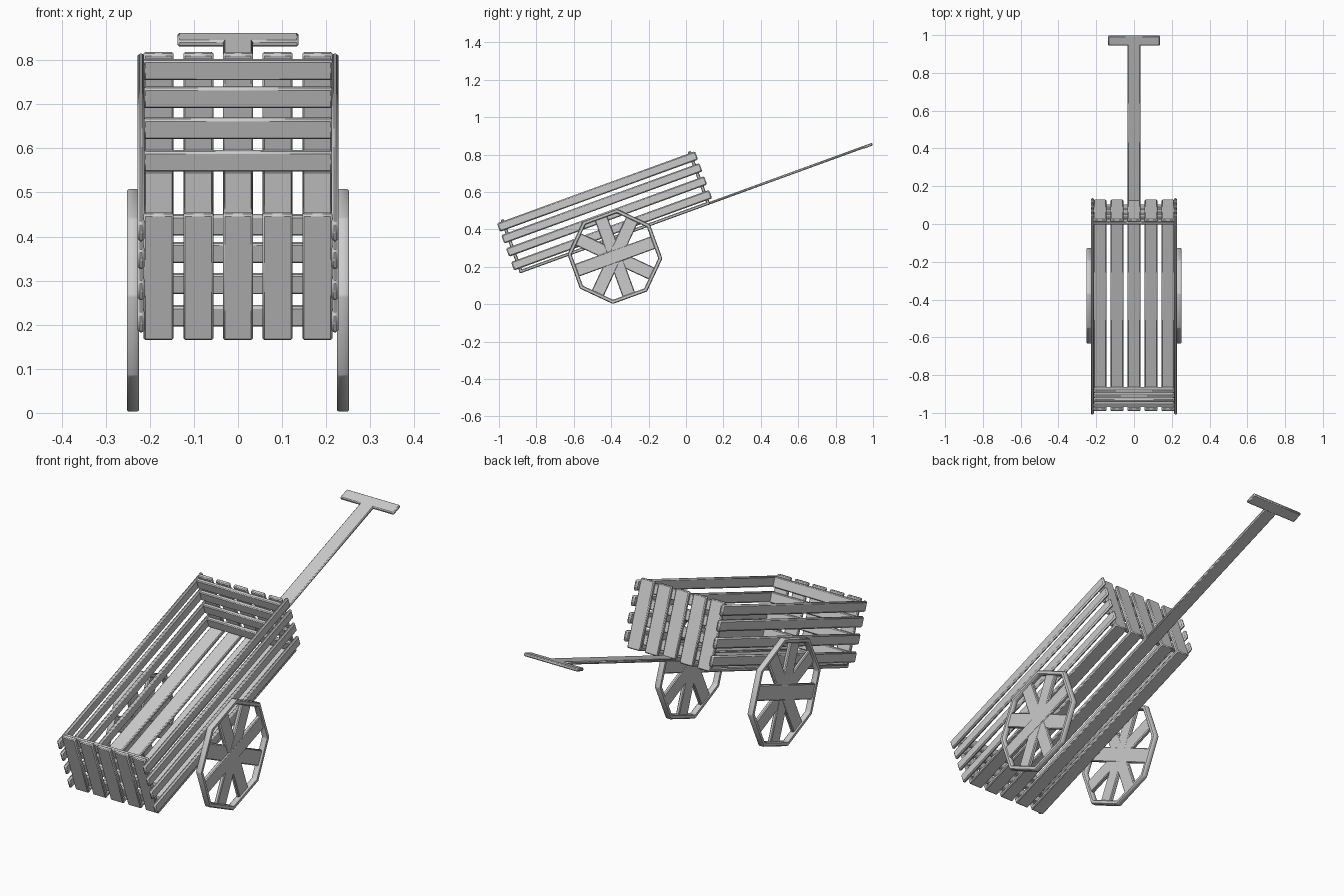
import bpy, bmesh, math
from mathutils import Matrix, Vector

if "Cube" in bpy.data.objects:
    bpy.data.objects.remove(bpy.data.objects["Cube"])

# Cart frame: origin at the lower near end of the floor, tilted 20 degrees
TILT = Matrix.Translation((0, -0.885, 0.165)) @ Matrix.Rotation(math.radians(20), 4, 'X')


def finish(bm, name, matrix, bevel):
    bmesh.ops.recalc_face_normals(bm, faces=bm.faces[:])
    me = bpy.data.meshes.new(name)
    bm.to_mesh(me)
    bm.free()
    me.transform(matrix)
    ob = bpy.data.objects.new(name, me)
    bpy.context.collection.objects.link(ob)
    mod = ob.modifiers.new("soft_edges", 'BEVEL')
    mod.width = bevel
    mod.segments = 1
    mod.limit_method = 'ANGLE'
    bpy.context.view_layer.objects.active = ob
    bpy.ops.object.select_all(action='DESELECT')
    ob.select_set(True)
    bpy.ops.object.shade_smooth_by_angle(angle=math.radians(50))
    return ob


def plank(name, x, u, w, matrix=TILT, bevel=0.004):
    """Box between ranges: x across, u along the cart, w up from the floor."""
    bm = bmesh.new()
    bmesh.ops.create_cube(bm, size=1)
    lo, hi = Vector((x[0], u[0], w[0])), Vector((x[1], u[1], w[1]))
    for v in bm.verts:
        v.co = (lo + hi) / 2 + v.co * (hi - lo)
    return finish(bm, name, matrix, bevel)


# Floor boards and upright boards at both ends
for i in range(-2, 3):
    x = (i * 0.09 - 0.034, i * 0.09 + 0.034)
    plank("floor_board", x, (0.0, 1.08), (0.0, 0.017))
    plank("rear_upright", x, (-0.003, 0.015), (0.0, 0.304))
    plank("handle_end_upright", x, (1.062, 1.08), (0.0, 0.304))

# Horizontal rails: both sides plus the inner face of each end
for c in (0.05, 0.128, 0.203, 0.27):
    w = (c - 0.024, c + 0.024)
    for s in (-1, 1):
        plank("side_rail", sorted((s * 0.212, s * 0.228)), (-0.027, 1.1), w, bevel=0.006)
    plank("rear_rail", (-0.214, 0.214), (0.015, 0.033), w)
    plank("handle_end_rail", (-0.214, 0.214), (1.044, 1.062), w)

# Pull handle with cross bar
plank("handle_shaft", (-0.034, 0.034), (1.07, 1.96), (0.0, 0.013))
plank("handle_grip", (-0.137, 0.137), (1.95, 2.005), (-0.002, 0.013))


# Eight-sided wheels with four crossing planks as spokes
def wheel(side):
    inner, outer = 0.225, 0.252
    hub = Matrix.Translation((0, -0.38, 0.255)) @ Matrix.Rotation(math.radians(20), 4, 'X')
    bm = bmesh.new()
    rings = []
    for k in range(8):
        a = math.radians(22.5 + 45 * k)
        rings.append([bm.verts.new((side * x, r * math.cos(a), r * math.sin(a)))
                      for r, x in ((0.254, inner), (0.254, outer), (0.232, outer), (0.232, inner))])
    for k in range(8):
        p, q = rings[k], rings[(k + 1) % 8]
        for j in range(4):
            bm.faces.new((p[j], p[(j + 1) % 4], q[(j + 1) % 4], q[j]))
    finish(bm, "wheel_rim", hub, 0.004)
    for k in range(4):
        off = 0.0015 * k
        x = sorted((side * (0.229 - off / 2), side * (0.248 - off)))
        plank("wheel_spoke", x, (-0.225, 0.225), (-0.035, 0.035),
              hub @ Matrix.Rotation(math.radians(45 * k), 4, 'X'))


wheel(-1)
wheel(1)
